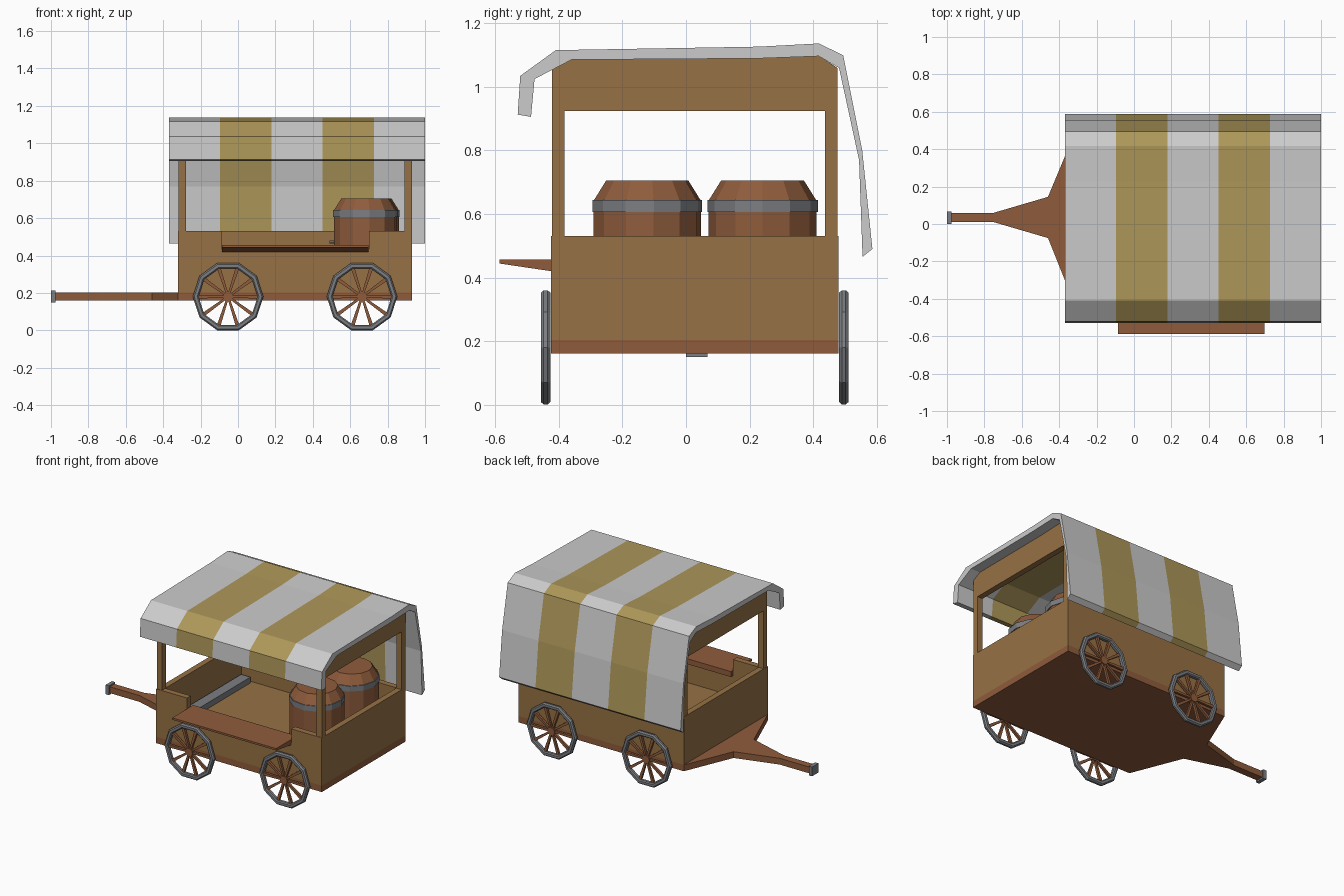
import bpy, bmesh, math

if "Cube" in bpy.data.objects:
    bpy.data.objects.remove(bpy.data.objects["Cube"])


def material(name, rgb):
    m = bpy.data.materials.new(name)
    m.diffuse_color = (*rgb, 1)
    m.use_nodes = True
    m.node_tree.nodes["Principled BSDF"].inputs["Base Color"].default_value = m.diffuse_color
    return m


WOOD = material("body_wood", (0.31, 0.165, 0.058))
DARK = material("red_wood", (0.275, 0.107, 0.045))
METAL = material("metal", (0.2, 0.21, 0.225))
STRIPE = material("olive_cloth", (0.42, 0.31, 0.10))
CLOTH = material("pale_cloth", (0.72, 0.72, 0.72))


def finish(name, bm, mat):
    bmesh.ops.recalc_face_normals(bm, faces=bm.faces)
    me = bpy.data.meshes.new(name)
    bm.to_mesh(me)
    bm.free()
    me.materials.append(mat)
    ob = bpy.data.objects.new(name, me)
    bpy.context.collection.objects.link(ob)
    return ob


def prism(name, pts, axis, a, b, mat):
    """Extrude a 2D outline along an axis from a to b."""
    place = {"x": lambda u, v, t: (t, u, v),
             "y": lambda u, v, t: (u, t, v),
             "z": lambda u, v, t: (u, v, t)}[axis]
    bm = bmesh.new()
    lo = [bm.verts.new(place(u, v, a)) for u, v in pts]
    hi = [bm.verts.new(place(u, v, b)) for u, v in pts]
    bm.faces.new(lo)
    bm.faces.new(hi)
    n = len(pts)
    for i in range(n):
        j = (i + 1) % n
        bm.faces.new((lo[i], lo[j], hi[j], hi[i]))
    return finish(name, bm, mat)


def box(name, x0, x1, y0, y1, z0, z1, mat):
    return prism(name, [(x0, y0), (x1, y0), (x1, y1), (x0, y1)], "z", z0, z1, mat)


def lathe(name, profile, n, center, axis, mat, ring=False, turn=0.0):
    """Spin (radius, height) points; a ring closes on itself, otherwise ends are capped."""
    cx, cy, cz = center
    bm = bmesh.new()
    loops = []
    for r, h in profile:
        loop = []
        for k in range(n):
            t = turn + 2 * math.pi * k / n
            c, s = r * math.cos(t), r * math.sin(t)
            p = {"z": (c, s, h), "y": (c, h, s), "x": (h, c, s)}[axis]
            loop.append(bm.verts.new((cx + p[0], cy + p[1], cz + p[2])))
        loops.append(loop)
    pairs = list(zip(loops, loops[1:]))
    if ring:
        pairs.append((loops[-1], loops[0]))
    else:
        bm.faces.new(loops[0])
        bm.faces.new(loops[-1])
    for p, q in pairs:
        for k in range(n):
            j = (k + 1) % n
            bm.faces.new((p[k], p[j], q[j], q[k]))
    return finish(name, bm, mat)


X0, X1, Y0, Y1 = -0.32, 0.93, -0.425, 0.48
W = 0.04

# Base platform with tapering drawbar and metal tip
prism("base_and_drawbar",
      [(X1, Y0), (X1, Y1), (X0, Y1), (-0.46, 0.145), (-0.75, 0.06), (-0.985, 0.06),
       (-0.985, 0.01), (-0.75, 0.01), (-0.46, -0.075), (X0, Y0)],
      "z", 0.16, 0.203, DARK)
box("drawbar_tip", -1.0, -0.975, 0.0, 0.068, 0.15, 0.213, METAL)

# Open cart body; the front wall is notched for the counter
box("floor", X0 + W, X1 - W, Y0 + W, Y1 - W, 0.203, 0.28, WOOD)
box("left_wall", X0, X0 + W, Y0 + W, Y1 - W, 0.203, 0.53, WOOD)
box("right_wall", X1 - W, X1, Y0 + W, Y1 - W, 0.203, 0.53, WOOD)
box("back_wall", X0, X1, Y1 - W, Y1, 0.203, 0.53, WOOD)
prism("front_wall",
      [(X0, 0.203), (X1, 0.203), (X1, 0.53), (0.70, 0.53), (0.70, 0.435),
       (-0.087, 0.435), (-0.087, 0.53), (X0, 0.53)],
      "y", Y0, Y0 + W, WOOD)
prism("counter", [(-0.587, 0.457), (-0.587, 0.444), (Y0, 0.42), (-0.36, 0.42), (-0.36, 0.457)],
      "x", -0.086, 0.699, DARK)
box("inside_rail", -0.27, -0.20, -0.36, 0.42, 0.28, 0.32, METAL)

# Posts and shaped roof beams at both ends
for side, x in (("left", X0 + 0.002), ("right", X1 - W)):
    for end, y in (("front", Y0 + 0.003), ("back", Y1 - W - 0.003)):
        box(f"{side}_{end}_post", x, x + W, y, y + W, 0.53, 0.925, WOOD)
    prism(f"{side}_roof_beam",
          [(Y0 + 0.003, 0.925), (Y0 + 0.003, 1.055), (-0.36, 1.087), (0.42, 1.097),
           (Y1 - 0.003, 1.06), (Y1 - 0.003, 0.925)],
          "x", x, x + W, WOOD)

# Striped awning
awning = [(-0.53, 0.913), (-0.522, 1.035), (-0.41, 1.116), (0.23, 1.127), (0.418, 1.137),
          (0.495, 1.10), (0.555, 0.80), (0.587, 0.49), (0.556, 0.465), (0.545, 0.77),
          (0.482, 1.06), (0.418, 1.097), (0.23, 1.09), (-0.36, 1.086), (-0.477, 1.025),
          (-0.488, 0.906)]
for i in range(5):
    a = -0.37 + i * 0.274
    prism(f"awning_panel_{i + 1}", awning, "x", a, a + 0.274, STRIPE if i % 2 else CLOTH)

# Barrels with metal bands
for i, (bx, by, turn) in enumerate(((0.682, -0.122, 0.12), (0.69, 0.241, 0.0))):
    n = i + 1
    lathe(f"barrel_{n}", [(0.128, 0.28), (0.17, 0.345), (0.17, 0.642), (0.13, 0.706)],
          12, (bx, by, 0), "z", DARK, turn=turn)
    for place, z in (("lower", 0.345), ("upper", 0.607)):
        lathe(f"barrel_{n}_{place}_band",
              [(0.165, z), (0.174, z), (0.174, z + 0.037), (0.165, z + 0.037)],
              12, (bx, by, 0), "z", METAL, ring=True, turn=turn)

# Tap on the front barrel
lathe("tap", [(0.009, 0.0), (0.009, 0.035)], 6, (0.49, -0.122, 0.472), "x", METAL)

# Wheels: ten-sided rims, tapered spokes and hubs
rim = [(0.158, -0.009), (0.165, -0.015), (0.181, -0.015), (0.189, -0.006),
       (0.189, 0.006), (0.181, 0.015), (0.165, 0.015), (0.158, 0.009)]
WZ = 0.18
for end, wx in (("left", -0.053), ("right", 0.663)):
    for side, wy in (("front", -0.442), ("back", 0.497)):
        name = f"{side}_{end}_wheel"
        lathe(name + "_rim", rim, 10, (wx, wy, WZ), "y", METAL, ring=True)
        lathe(name + "_hub", [(0.028, -0.014), (0.028, 0.014)], 10, (wx, wy, WZ), "y", DARK)
        for k in range(10):
            t = 2 * math.pi * k / 10
            c, s = math.cos(t), math.sin(t)
            outline = [(wx + r * c - w * s, WZ + r * s + w * c)
                       for r, w in ((0.015, -0.006), (0.168, -0.010), (0.168, 0.010), (0.015, 0.006))]
            prism(f"{name}_spoke_{k + 1}", outline, "y", wy - 0.008, wy + 0.008, DARK)
